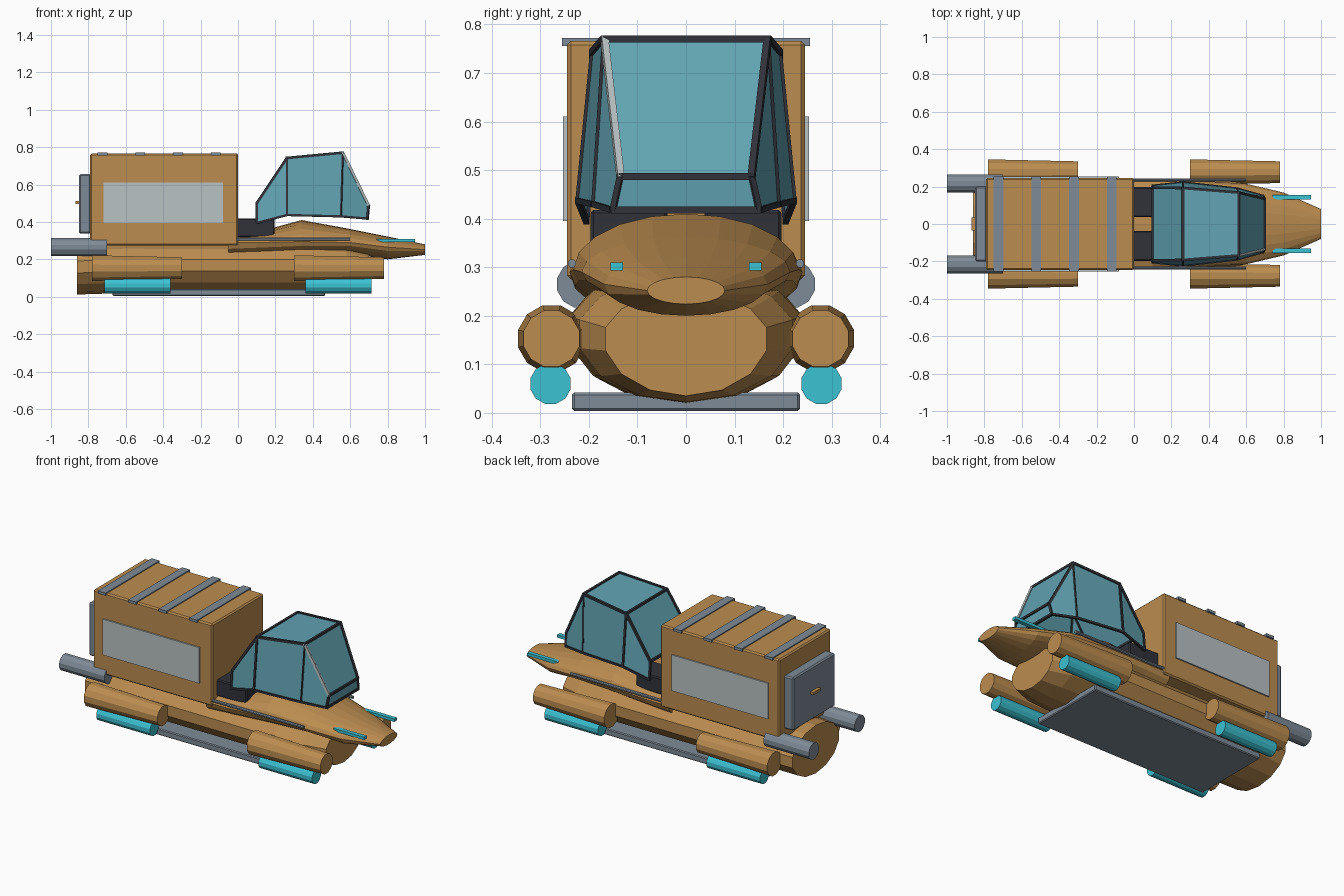
import bpy, bmesh, math
from mathutils import Vector

if "Cube" in bpy.data.objects:
    bpy.data.objects.remove(bpy.data.objects["Cube"])


def material(name, rgb):
    m = bpy.data.materials.new(name)
    m.diffuse_color = (*rgb, 1)
    m.use_nodes = True
    m.node_tree.nodes["Principled BSDF"].inputs["Base Color"].default_value = m.diffuse_color
    return m


TAN = material("tan_paint", (0.50, 0.265, 0.08))
GREY = material("steel_grey", (0.21, 0.26, 0.31))
PALE = material("pale_window", (0.49, 0.54, 0.55))
GLASS = material("teal_glass", (0.12, 0.37, 0.45))
CYAN = material("bright_cyan", (0.045, 0.54, 0.65))
DARK = material("dark_trim", (0.03, 0.032, 0.042))


def make(name, verts, faces, mat):
    me = bpy.data.meshes.new(name)
    me.from_pydata([tuple(v) for v in verts], [], faces)
    me.materials.append(mat)
    ob = bpy.data.objects.new(name, me)
    bpy.context.collection.objects.link(ob)
    return ob


def fix_normals(ob):
    bm = bmesh.new()
    bm.from_mesh(ob.data)
    bmesh.ops.recalc_face_normals(bm, faces=bm.faces)
    bm.to_mesh(ob.data)
    bm.free()
    return ob


def box(name, x, y, z, mat, bevel=0):
    verts = [(a, b, c) for a in x for b in y for c in z]
    faces = [(0, 1, 3, 2), (4, 6, 7, 5), (0, 4, 5, 1), (2, 3, 7, 6), (0, 2, 6, 4), (1, 5, 7, 3)]
    ob = fix_normals(make(name, verts, faces, mat))
    if bevel:
        mod = ob.modifiers.new("bevel", 'BEVEL')
        mod.width = bevel
        mod.segments = 1
    return ob


def loft(name, rows, n, mat, yc=0, phase=0.0):
    """Closed skin through oval sections: x, half width, bottom, middle, top."""
    verts, faces = [], []
    for x, hw, zb, zm, zt in rows:
        for i in range(n):
            a = 2 * math.pi * (i + phase) / n
            s = math.sin(a)
            verts.append((x, yc + hw * math.cos(a), zm + s * ((zt - zm) if s > 0 else (zm - zb))))
    for r in range(len(rows) - 1):
        for i in range(n):
            j = (i + 1) % n
            faces.append((r * n + i, r * n + j, (r + 1) * n + j, (r + 1) * n + i))
    faces.append(tuple(range(n)))
    faces.append(tuple(range((len(rows) - 1) * n, len(rows) * n)))
    return fix_normals(make(name, verts, faces, mat))


def tube(name, x0, x1, y, z, r, n, mat, r1=None):
    r1 = r if r1 is None else r1
    return loft(name, [(x0, r, z - r, z, z + r), (x1, r1, z - r1, z, z + r1)], n, mat, y, 0.5)


def bar(name, a, b, w, mat):
    """Square bar between two points."""
    a, b = Vector(a), Vector(b)
    d = (b - a).normalized()
    side = d.cross(Vector((0, 0, 1)))
    if side.length < 0.05:
        side = d.cross(Vector((0, 1, 0)))
    side.normalize()
    up = side.cross(d)
    verts = [p + side * sx * w + up * sy * w for p in (a - d * w * .6, b + d * w * .6)
             for sx, sy in ((-1, -1), (1, -1), (1, 1), (-1, 1))]
    faces = [(0, 1, 2, 3), (4, 5, 6, 7)] + [(i, (i + 1) % 4, (i + 1) % 4 + 4, i + 4) for i in range(4)]
    return fix_normals(make(name, verts, faces, mat))


# Hull and nose
loft("lower_hull", [(-.86, .225, .012, .16, .30), (-.60, .245, .02, .17, .31),
                    (.40, .245, .02, .17, .30), (.58, .225, .022, .165, .285),
                    (.70, .17, .035, .155, .25)], 14, TAN, 0, 0.5)
loft("upper_body", [(-.05, .24, .18, .29, .33), (.10, .24, .20, .29, .345),
                    (.34, .232, .22, .295, .41), (.60, .215, .23, .29, .362),
                    (.80, .168, .20, .265, .322), (1.0, .08, .224, .252, .28)], 20, TAN)
box("belly_plate", (-.67, .465), (-.235, .235), (.004, .042), GREY, .005)

# Cargo box with roof straps and rear door
box("cargo_box", (-.79, 0), (-.245, .245), (.275, .766), TAN, .008)
for i in range(4):
    xc = -.725 + .202 * i
    box("roof_strap", (xc - .026, xc + .026), (-.255, .255), (.756, .772), GREY)
box("rear_door", (-.85, -.785), (-.2, .2), (.337, .655), GREY, .008)
box("door_handle", (-.87, -.845), (-.035, .035), (.496, .512), TAN)

for s in (-1, 1):
    # Side windows, exhausts, rails, seats, nose rods
    box("cargo_window", (-.72, -.08), sorted((s * .244, s * .253)), (.395, .61), PALE)
    tube("exhaust", -1.0, -.70, s * .217, .265, .05, 12, GREY)
    tube("side_rail", -.75, .60, s * .235, .308, .009, 8, GREY)
    box("seat", (-.01, .195), sorted((s * .038, s * .197)), (.32, .418), DARK, .006)
    box("nose_rod", (.74, .945), sorted((s * .13, s * .155)), (.293, .31), CYAN)
    # Pods with thrusters slung below
    for x0 in (-.78, .30):
        tube("pod", x0, x0 + .48, s * .277, .153, .071, 12, TAN, .06)
        tx = x0 + (.065 if x0 < 0 else .06)
        tube("pod_thruster", tx, tx + .355, s * .279, .06, .043, 12, CYAN)

# Canopy outline for one side: (x, half width, z)
top = [(.10, .195, .50), (.262, .192, .742), (.56, .168, .770), (.698, .135, .487)]
low = [(.10, .205, .395), (.262, .222, .437), (.55, .190, .430), (.692, .150, .418)]


def side(p, s):
    return (p[0], p[1] * s, p[2])


# Canopy glass: roof strip, side strips and front lip
verts = [side(p, s) for s in (-1, 1) for p in top + low]
faces = [(i, i + 1, i + 9, i + 8) for i in range(3)] + [(3, 7, 15, 11)]
for o in (0, 8):
    faces += [(o + i, o + i + 1, o + i + 5, o + i + 4) for i in range(3)]
fix_normals(make("canopy_glass", verts, faces, GLASS))

# Canopy frame
for s in (-1, 1):
    for i in range(3):
        pillar = PALE if (s < 0 and i == 2) else DARK
        bar("canopy_upper_frame", side(top[i], s), side(top[i + 1], s), .007, pillar)
        bar("canopy_sill", side(low[i], s), side(low[i + 1], s), .006, DARK)
    for i in (0, 1, 3):
        bar("canopy_post", side(top[i], s), side(low[i], s), .006, DARK)
    bar("canopy_mid_post", side(top[2], s), side(low[2], s), .004, DARK)
for p in top + [low[3]]:
    bar("canopy_cross_frame", side(p, -1), side(p, 1), .007, DARK)
